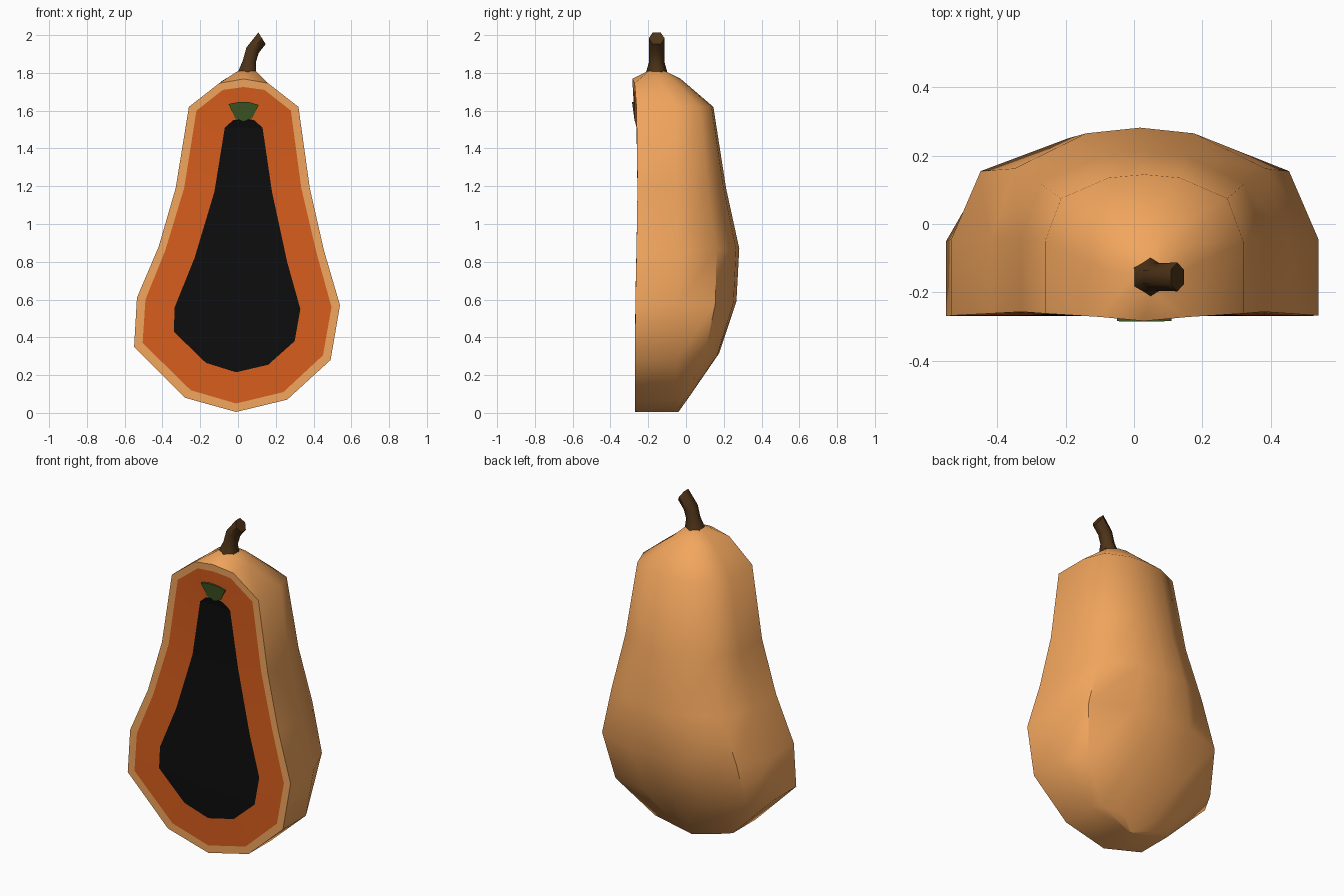
import bpy, bmesh, math
from mathutils import Vector, Matrix

if "Cube" in bpy.data.objects:
    bpy.data.objects.remove(bpy.data.objects["Cube"])

# Outlines: rows of (left x, left z, right x, right z) from top to bottom
RIND = [(-.10, 1.745, .16, 1.745), (-.26, 1.62, .32, 1.62), (-.33, 1.19, .38, 1.19),
        (-.42, .88, .455, .86), (-.535, .61, .54, .57), (-.55, .35, .49, .28),
        (-.28, .08, .26, .07), (-.01, .005, -.01, .005)]
FLESH = [(-.08, 1.71, .14, 1.71), (-.22, 1.60, .28, 1.60), (-.285, 1.19, .335, 1.19),
         (-.385, .86, .415, .85), (-.49, .60, .495, .56), (-.505, .37, .45, .305),
         (-.25, .12, .24, .11), (-.01, .05, -.01, .05)]
CAVITY = [(-.025, 1.55, .085, 1.55), (-.07, 1.51, .13, 1.51), (-.125, 1.17, .18, 1.17),
          (-.23, .82, .26, .80), (-.335, .56, .33, .55), (-.34, .43, .30, .38),
          (-.17, .265, .16, .255), (-.01, .215, -.01, .215)]
FRONT_Y = [-.272, -.262, -.257, -.262, -.268, -.27, -.27, -.27]
SIDE_Y = [-.13, -.05, -.05, -.05, -.045, -.05, -.05, -.045]
BACK_Y = [-.03, .145, .212, .282, .267, .175, .01, -.04]


def finish(name, bm, color, smooth=None):
    bmesh.ops.remove_doubles(bm, verts=bm.verts, dist=.0005)
    mesh = bpy.data.meshes.new(name)
    bm.to_mesh(mesh)
    bm.free()
    ob = bpy.data.objects.new(name, mesh)
    bpy.context.collection.objects.link(ob)
    mat = bpy.data.materials.new(name + "_colour")
    mat.diffuse_color = (*color, 1)
    mat.use_nodes = True
    mat.node_tree.nodes["Principled BSDF"].inputs["Base Color"].default_value = mat.diffuse_color
    mesh.materials.append(mat)
    if smooth:
        bpy.ops.object.select_all(action='DESELECT')
        ob.select_set(True)
        bpy.context.view_layer.objects.active = ob
        bpy.ops.object.shade_smooth_by_angle(angle=math.radians(smooth))
    return ob


def outline(rows, top, dy=0):
    left = [(a, y + dy, b) for (a, b, c, d), y in zip(rows, FRONT_Y)]
    right = [(c, y + dy, d) for (a, b, c, d), y in zip(rows, FRONT_Y)]
    return [top] + right + left[::-1]


def bridge(bm, a, b, closed=True):
    n = len(a)
    for i in range(n if closed else n - 1):
        j = (i + 1) % n
        q = [a[i], a[j], b[j], b[i]]
        if len({tuple(round(t, 5) for t in v.co) for v in q}) > 2:
            bm.faces.new(q)


def add(bm, pts):
    return [bm.verts.new(p) for p in pts]


top_rind, top_flesh, top_cavity = (.03, -.284, 1.768), (.03, -.282, 1.725), (.03, -.266, 1.56)

# Rind: cross-section rows down the back, a cap under the stem and the front rim
bm = bmesh.new()
SECTION = [(-1, None), (-1, 0), (-.84, .64), (-.36, .95), (0, 1),
           (.36, .95), (.84, .64), (1, 0), (1, None)]
rows = []
for i, (xl, zl, xr, zr) in enumerate(RIND):
    pts = []
    for f, k in SECTION:
        t = (f + 1) / 2
        y = FRONT_Y[i] if k is None else SIDE_Y[i] + k * (BACK_Y[i] - SIDE_Y[i])
        lift = .025 * (k or 0) if i == 0 else 0
        pts.append((xl + t * (xr - xl), y, zl + t * (zr - zl) + lift))
    rows.append(add(bm, pts))
for a, b in zip(rows, rows[1:]):
    bridge(bm, a, b, closed=False)
rim_top = bm.verts.new(top_rind)
loop = rows[0] + [rim_top]
cap = add(bm, [(.05 + (v.co.x - .04) * .36, -.155 + (v.co.y + .155) * .36, 1.81) for v in loop])
bridge(bm, loop, cap)
bm.faces.new(cap)
bridge(bm, add(bm, outline(RIND, top_rind)), add(bm, outline(FLESH, top_flesh)))
bmesh.ops.remove_doubles(bm, verts=bm.verts, dist=.0005)
bmesh.ops.recalc_face_normals(bm, faces=bm.faces)
# the front is open, so make sure the back points outwards
if max(bm.faces, key=lambda f: f.calc_center_median().y).normal.y < 0:
    bmesh.ops.reverse_faces(bm, faces=bm.faces)
finish("rind", bm, (.89, .38, .11), 45)

# Flesh: flat band between the rind and the cavity
bm = bmesh.new()
bridge(bm, add(bm, outline(FLESH, top_flesh)), add(bm, outline(CAVITY, top_cavity)))
for f in bm.faces:
    f.normal_update()
    if f.normal.y > 0:
        f.normal_flip()
finish("flesh", bm, (.68, .11, .012), 45)

# Dark seed cavity, in strips across
bm = bmesh.new()
loop = add(bm, outline(CAVITY, top_cavity))
n = len(loop)
bm.faces.new([loop[0], loop[1], loop[-1]])
for i in range(1, n // 2):
    q = [loop[i], loop[i + 1], loop[n - i - 1], loop[n - i]]
    bm.faces.new(q[:2] + q[3:] if i == n // 2 - 1 else q)
for f in bm.faces:
    f.normal_update()
    if f.normal.y > 0:
        f.normal_flip()
finish("seed_cavity", bm, (.004, .004, .004))

# Green tuft above the cavity
bm = bmesh.new()
shape = [(-.05, 1.635), (0, 1.645), (.06, 1.645), (.11, 1.63), (.075, 1.56), (.03, 1.545), (-.015, 1.56)]
front = add(bm, [(x, -.274 - (z - 1.56) * .14, z) for x, z in shape])
back = add(bm, [(x, -.255, z) for x, z in shape])
bridge(bm, front, back)
bm.faces.new(front)
bm.faces.new(back)
bmesh.ops.recalc_face_normals(bm, faces=bm.faces)
finish("green_tuft", bm, (.05, .095, .018))

# Bent six-sided stem
bm = bmesh.new()
rings = []
for x, z, r, tilt in [(.048, 1.805, .056, 0), (.06, 1.86, .04, 12), (.077, 1.92, .041, 25), (.127, 1.983, .042, 58)]:
    turn = Matrix.Rotation(math.radians(tilt), 3, 'Y')
    rings.append(add(bm, [Vector((x, -.155, z)) + turn @ Vector(
        (r * math.sin(k * math.pi / 3), r * math.cos(k * math.pi / 3), 0)) for k in range(6)]))
for a, b in zip(rings, rings[1:]):
    bridge(bm, a, b)
bm.faces.new(rings[0])
bm.faces.new(rings[-1])
bmesh.ops.recalc_face_normals(bm, faces=bm.faces)
finish("stem", bm, (.075, .033, .009), 62)
